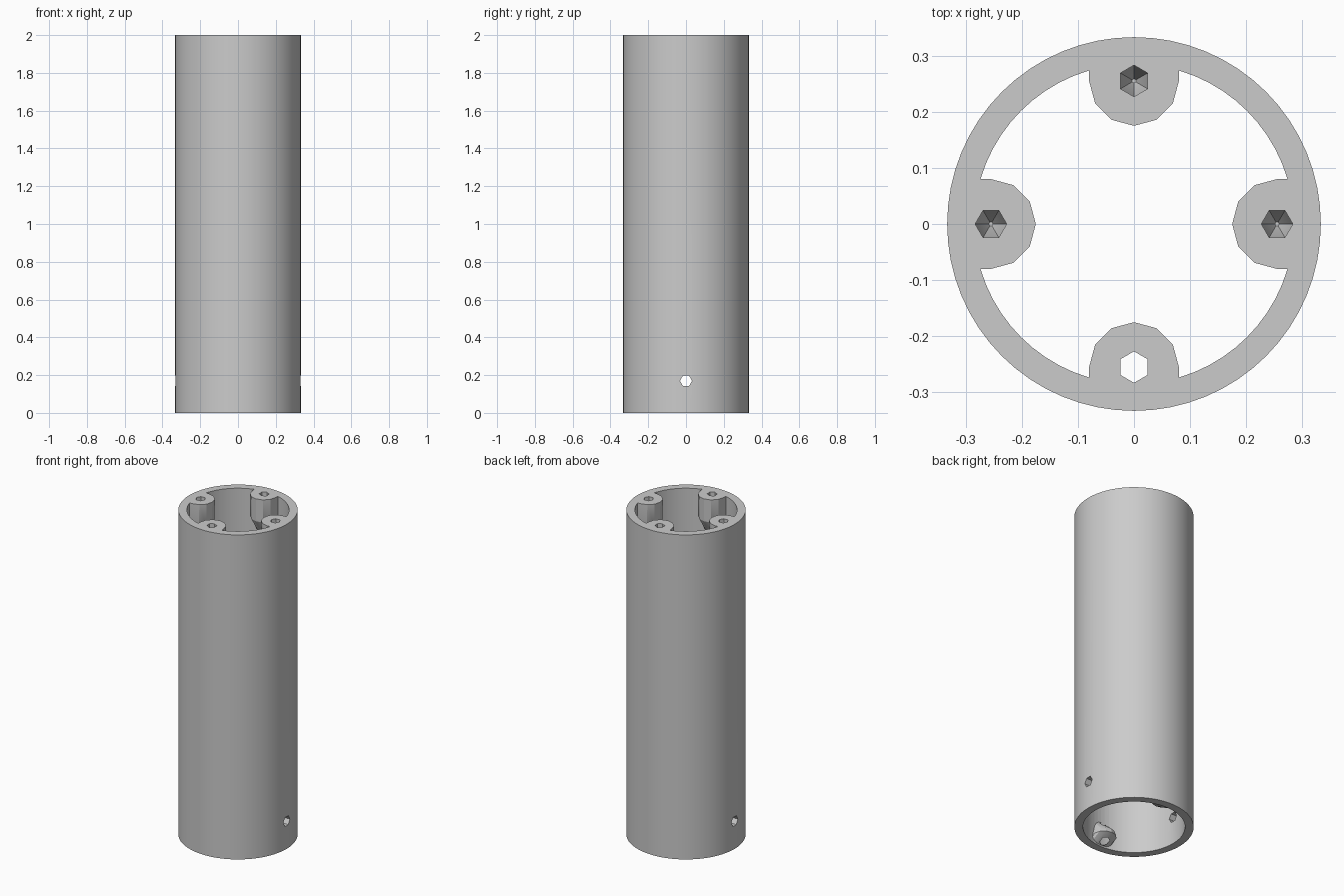
import bpy, bmesh, math
from mathutils import Matrix

OUTER, INNER, HEIGHT = 0.333, 0.285, 2.0
HOLE_R = 0.255

cube = bpy.data.objects.get("Cube")
if cube:
    bpy.data.objects.remove(cube, do_unlink=True)

grey = bpy.data.materials.new("plain grey")
grey.use_nodes = True
colour = (0.6, 0.6, 0.6, 1)
grey.diffuse_color = colour
grey.node_tree.nodes["Principled BSDF"].inputs["Base Color"].default_value = colour


def add_object(name, bm):
    bmesh.ops.recalc_face_normals(bm, faces=bm.faces)
    mesh = bpy.data.meshes.new(name)
    bm.to_mesh(mesh)
    bm.free()
    mesh.materials.append(grey)
    obj = bpy.data.objects.new(name, mesh)
    bpy.context.collection.objects.link(obj)
    return obj


def loft(name, rings, turn=0, closed=False):
    """Bridge equal rings of points; cap the ends, or join last to first."""
    bm = bmesh.new()
    loops = [[bm.verts.new(p) for p in ring] for ring in rings]
    pairs = list(zip(loops, loops[1:]))
    if closed:
        pairs.append((loops[-1], loops[0]))
    for a, b in pairs:
        for i in range(len(a)):
            j = (i + 1) % len(a)
            bm.faces.new((a[i], a[j], b[j], b[i]))
    if not closed:
        bm.faces.new(loops[0])
        bm.faces.new(loops[-1])
    bm.transform(Matrix.Rotation(turn, 4, "Z"))
    return add_object(name, bm)


def circle(radius, z, sides=64, x=0):
    return [(x + radius * math.cos(math.tau * i / sides),
             radius * math.sin(math.tau * i / sides), z) for i in range(sides)]


def boss_ring(tip, half, z, back=0.305):
    """Rounded boss outline: a faceted nose on a straight back in the wall."""
    arc = [math.pi * (0.5 + i / 6) for i in range(7)]
    nose = [(tip + half + half * math.cos(a), half * math.sin(a), z) for a in arc]
    nose = [(min(x, back), y, z) for x, y, z in nose]
    return [(back, half, z)] + nose + [(back, -half, z)]


def combine(target, helper, operation):
    mod = target.modifiers.new(operation.lower(), "BOOLEAN")
    mod.operation, mod.solver, mod.object = operation, "EXACT", helper
    bpy.context.view_layer.objects.active = target
    bpy.ops.object.modifier_apply(modifier=mod.name)
    bpy.data.objects.remove(helper, do_unlink=True)


# Hollow tube
tube = loft("tube_body", [circle(OUTER, 0), circle(OUTER, HEIGHT),
                          circle(INNER, HEIGHT), circle(INNER, 0)], closed=True)

# Four screw bosses at the top, tapering back into the wall
for k in range(4):
    boss = loft("screw_boss", [boss_ring(0.175, 0.08, HEIGHT),
                               boss_ring(0.178, 0.08, HEIGHT - 0.14),
                               boss_ring(0.295, 0.04, HEIGHT - 0.34)],
                k * math.pi / 2)
    combine(tube, boss, "UNION")

# Small wedge lugs inside the lower rim, front and back
for k in (1, 3):
    lug = loft("lower_lug", [boss_ring(0.275, 0.07, 0.01),
                             boss_ring(0.19, 0.07, 0.05),
                             boss_ring(0.2, 0.06, 0.08),
                             boss_ring(0.29, 0.04, 0.16)], k * math.pi / 2)
    combine(tube, lug, "UNION")

# Screw holes with pointed ends; the front one runs right through
for k in range(4):
    floor = -0.1 if k == 3 else HEIGHT - 0.15
    drill = loft("screw_drill", [circle(0.028, HEIGHT + 0.1, 6, HOLE_R),
                                 circle(0.028, floor + 0.06, 6, HOLE_R),
                                 circle(0.004 if k != 3 else 0.028, floor, 6, HOLE_R)],
                 k * math.pi / 2)
    combine(tube, drill, "DIFFERENCE")

# Cross hole through the left and right walls near the foot
drill = loft("cross_drill", [[(x, y, z + 0.17) for y, z, _ in circle(0.032, 0, 6)]
                             for x in (-0.5, 0.5)])
combine(tube, drill, "DIFFERENCE")

bpy.ops.object.select_all(action="DESELECT")
tube.select_set(True)
bpy.context.view_layer.objects.active = tube
bpy.ops.object.shade_smooth_by_angle(angle=math.radians(25))
